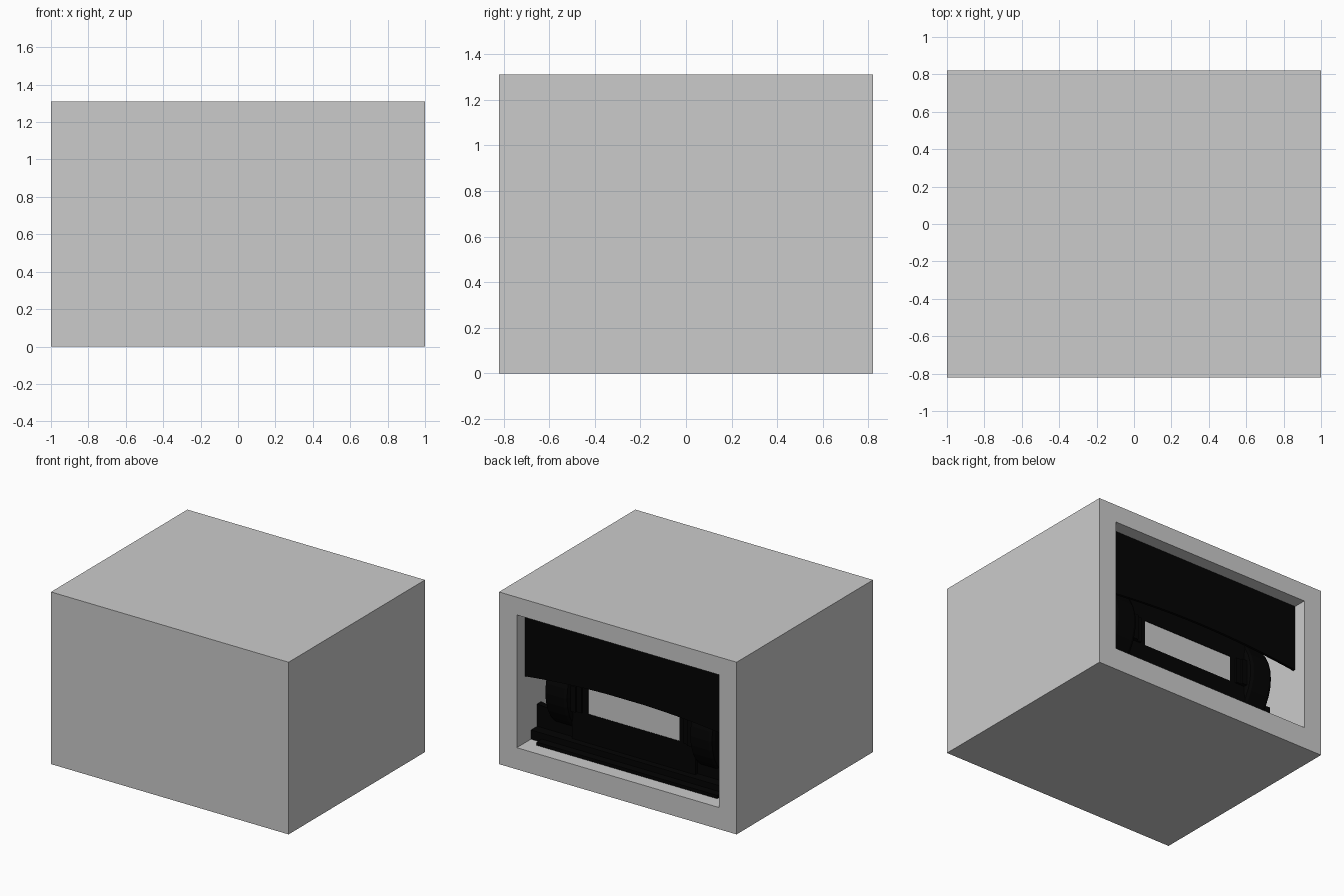
import bpy, bmesh
from math import pi
from mathutils import Matrix, Vector

if "Cube" in bpy.data.objects:
    bpy.data.objects.remove(bpy.data.objects["Cube"])

BACK = 0.82
H = 1.31
FLOOR, CEIL = 0.165, 1.175
CX = 0.02          # the inner assembly sits slightly off centre
black = bpy.data.materials.new("black")
black.diffuse_color = (0.001, 0.001, 0.001, 1)
black.use_nodes = True
black.node_tree.nodes["Principled BSDF"].inputs["Base Color"].default_value = black.diffuse_color


def finish(bm, name, mat=None):
    bmesh.ops.recalc_face_normals(bm, faces=bm.faces)
    me = bpy.data.meshes.new(name)
    bm.to_mesh(me)
    bm.free()
    ob = bpy.data.objects.new(name, me)
    bpy.context.collection.objects.link(ob)
    if mat:
        me.materials.append(mat)
    return ob


def box(name, x0, x1, y0, y1, z0, z1, mat=black):
    bm = bmesh.new()
    m = Matrix.Translation(((x0 + x1) / 2, (y0 + y1) / 2, (z0 + z1) / 2))
    m = m @ Matrix.Diagonal((x1 - x0, y1 - y0, z1 - z0, 1))
    bmesh.ops.create_cube(bm, size=1, matrix=m)
    return finish(bm, name, mat)


def plate(name, profile, y0, y1):
    """Extrude an x-z profile along y."""
    bm = bmesh.new()
    f = bm.faces.new([bm.verts.new((x, y0, z)) for x, z in profile])
    r = bmesh.ops.extrude_face_region(bm, geom=[f])
    bmesh.ops.translate(bm, vec=(0, y1 - y0, 0),
                        verts=[v for v in r["geom"] if isinstance(v, bmesh.types.BMVert)])
    return finish(bm, name, black)


# outer housing: solid block with a deep pocket in the back face
bm = bmesh.new()
bmesh.ops.create_cube(bm, size=1, matrix=Matrix.Translation((0, 0, H / 2)) @ Matrix.Diagonal((2, 2 * BACK, H, 1)))
bm.normal_update()
back = max(bm.faces, key=lambda f: f.normal.y)
bmesh.ops.inset_region(bm, faces=[back], thickness=0.15, use_even_offset=True)
bmesh.ops.translate(bm, verts=back.verts[:], vec=Vector((0, 0, 0.015)))
r = bmesh.ops.extrude_face_region(bm, geom=[back])
verts = [v for v in r["geom"] if isinstance(v, bmesh.types.BMVert)]
bmesh.ops.translate(bm, verts=verts, vec=Vector((0, -1.49, 0)))
if back.is_valid:
    bmesh.ops.delete(bm, geom=[back], context='FACES_ONLY')
finish(bm, "housing")

# upper panel with a shallow arched lower edge
arch = [(-0.85 + 1.7 * i / 16) for i in range(17)]
plate("upper_panel", [(-0.85, CEIL), *[(x, 0.72 - 0.05 * (x / 0.85) ** 2) for x in arch], (0.85, CEIL)],
      BACK - 0.12, BACK - 0.10)

# lower panel with a dipped upper edge, the sill and a low lip in front of it
low = [x for x in arch if x > -0.75]
plate("lower_panel", [(low[0], FLOOR), *[(x, 0.36 + 0.045 * (x / 0.85) ** 2) for x in low], (0.85, FLOOR)],
      BACK - 0.29, BACK - 0.245)
box("sill", -0.85, 0.85, BACK - 0.245, BACK - 0.17, FLOOR, 0.235)
box("lower_lip", -0.76, 0.76, BACK - 0.17, BACK - 0.11, FLOOR, 0.19)

# centre frame with a light window pane
yf0, yf1 = BACK - 0.25, BACK - 0.22
box("window_pane", CX - 0.385, CX + 0.385, yf0, BACK - 0.224, 0.455, 0.65, None)
box("window_top", CX - 0.52, CX + 0.52, yf0, yf1, 0.65, 0.9)
box("window_bottom", CX - 0.52, CX + 0.52, yf0, yf1, 0.2, 0.455)

for s, side in ((-1, "left"), (1, "right")):
    # side posts, stepped next to the window
    for i, (a, b, d) in enumerate(((0.385, 0.43, 0.0), (0.43, 0.47, 0.015), (0.47, 0.52, 0.03))):
        box(f"{side}_post_{i}", CX + min(s * a, s * b), CX + max(s * a, s * b), yf0, yf1 + d, 0.455, 0.65)
    # round end drum
    bm = bmesh.new()
    m = Matrix.Translation((CX + s * 0.61, BACK - 0.52, 0.56)) @ Matrix.Rotation(pi / 2, 4, 'Y')
    bmesh.ops.create_cone(bm, cap_ends=True, segments=32, radius1=0.37, radius2=0.37, depth=0.2, matrix=m)
    rim = [e for e in bm.edges if abs(e.verts[0].co.x - e.verts[1].co.x) < 1e-4]
    bmesh.ops.bevel(bm, geom=rim, offset=0.03, segments=2, affect='EDGES', profile=0.5)
    finish(bm, f"{side}_drum", black)
